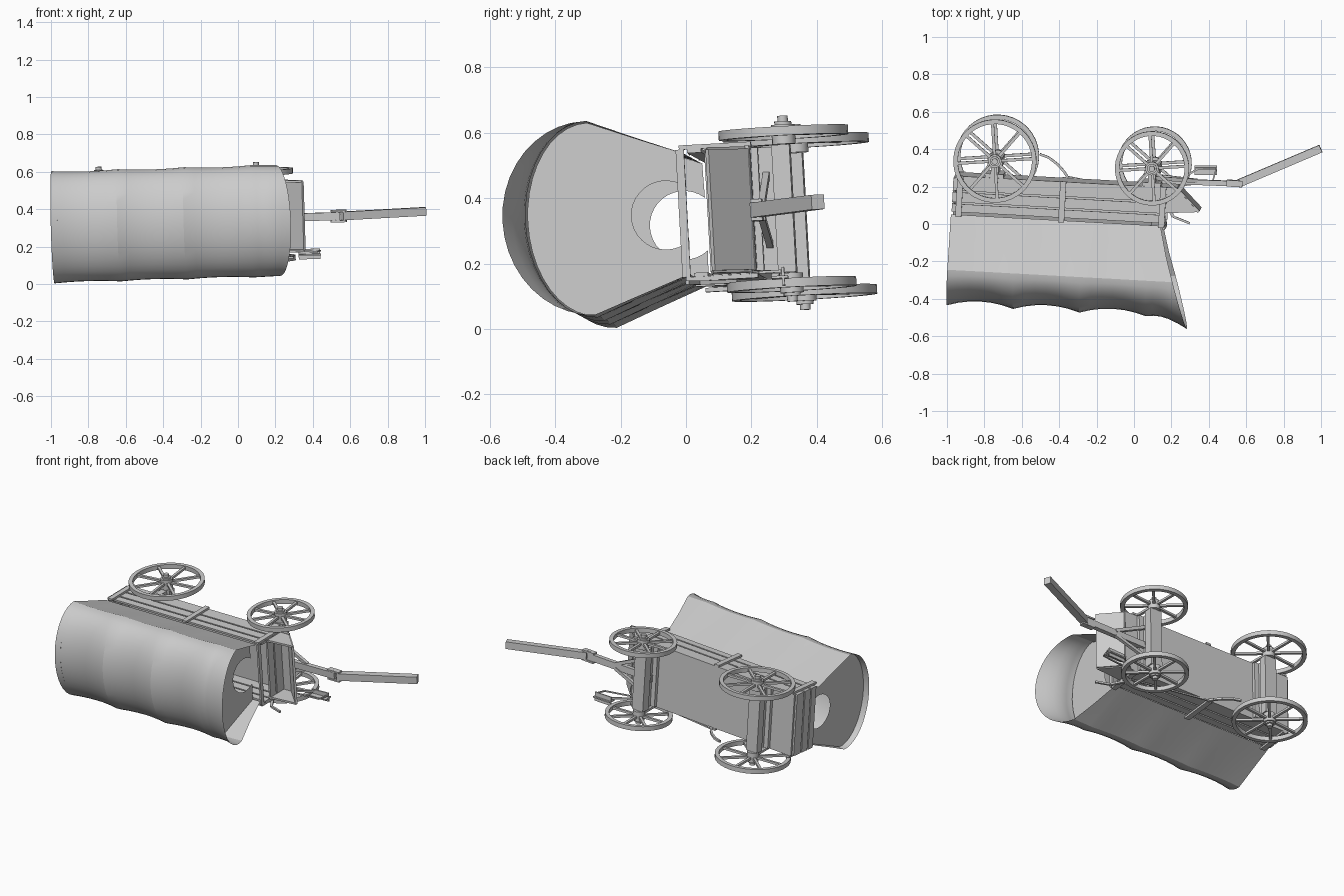
import bpy, bmesh, math
from mathutils import Matrix, Vector

if "Cube" in bpy.data.objects:
    bpy.data.objects.remove(bpy.data.objects["Cube"], do_unlink=True)

grey = bpy.data.materials.new("plain grey")
grey.use_nodes = True
grey.diffuse_color = (0.6, 0.6, 0.6, 1)
grey.node_tree.nodes["Principled BSDF"].inputs["Base Color"].default_value = (0.6, 0.6, 0.6, 1)

# Overturned wagon frame: x along the wagon, y towards its underside, z across it
TILT = Matrix(((1, 0.055, -0.03, -0.4),
               (-0.055, 1, -0.055, 0),
               (0.03, 0.055, 1, 0.335),
               (0, 0, 0, 1)))


def finish(name, bm, smooth=False):
    bmesh.ops.recalc_face_normals(bm, faces=bm.faces)
    bm.transform(TILT)
    me = bpy.data.meshes.new(name)
    bm.to_mesh(me)
    bm.free()
    me.materials.append(grey)
    ob = bpy.data.objects.new(name, me)
    bpy.context.collection.objects.link(ob)
    if smooth:
        bpy.ops.object.select_all(action='DESELECT')
        ob.select_set(True)
        bpy.context.view_layer.objects.active = ob
        bpy.ops.object.shade_smooth_by_angle(angle=math.radians(25))
    return ob


def add_box(bm, xs, ys, zs):
    mid = [(a + b) / 2 for a, b in (xs, ys, zs)]
    size = [b - a for a, b in (xs, ys, zs)]
    bmesh.ops.create_cube(bm, size=1, matrix=Matrix.Translation(mid) @ Matrix.Diagonal((*size, 1)))


def add_beam(bm, a, b, w, h):
    """Square bar from a to b; h is its size across the wagon."""
    a, b = Vector(a), Vector(b)
    d = (b - a).normalized()
    up = Vector((0, 0, 1)) if abs(d.z) < 0.9 else Vector((1, 0, 0))
    side = up.cross(d).normalized()
    rot = Matrix((d, side, d.cross(side))).transposed().to_4x4()
    bmesh.ops.create_cube(bm, size=1, matrix=Matrix.Translation((a + b) / 2) @ rot
                          @ Matrix.Diagonal(((b - a).length, w, h, 1)))


def add_cylinder(bm, x, y, z0, z1, r, n=16):
    bmesh.ops.create_cone(bm, cap_ends=True, segments=n, radius1=r, radius2=r, depth=z1 - z0,
                          matrix=Matrix.Translation((x, y, (z0 + z1) / 2)))


def boxes(name, items):
    bm = bmesh.new()
    for it in items:
        add_box(bm, *it)
    return finish(name, bm)


def beams(name, items):
    bm = bmesh.new()
    for it in items:
        add_beam(bm, *it)
    return finish(name, bm)


# Canvas cross-section: straight sides leaning out to a half-ellipse top
def section(rise, half, n=20):
    pts = [(0.03, -0.185), (-0.13, -(half + 0.195) / 2)]
    for i in range(n + 1):
        a = math.pi * i / n
        pts.append((-0.26 - rise * math.sin(a), -half * math.cos(a)))
    return pts + [(y, -z) for y, z in reversed(pts[:2])]


# Canvas cover: three sagging bays between hoops, then a flared front hood
REAR, BAY, FRONT = -0.575, 0.355, 0.49
stations = []
for bay in range(3):
    for k in range(6):
        t = k / 6
        s = 4 * t * (1 - t)
        stations.append((REAR + BAY * (bay + t), 0, 0.206 - 0.03 * s, 0.3 - 0.007 * s))
for k in range(6):
    t = k / 5
    stations.append((FRONT + 0.055 * t, 0.32 * t,
                     0.206 + 0.056 * t * t - 0.012 * math.sin(math.pi * t), 0.3 - 0.004 * t))
bm = bmesh.new()
rows = [[bm.verts.new((x + lean * max(0, -y), y, z)) for y, z in section(rise, half)]
        for x, lean, rise, half in stations]
for r0, r1 in zip(rows, rows[1:]):
    for i in range(len(r0) - 1):
        bm.faces.new((r0[i], r0[i + 1], r1[i + 1], r1[i]))
finish("canvas_cover", bm, True)

# Canvas end walls with a round opening
for name, x in (("front_canvas_wall", FRONT), ("rear_canvas_wall", REAR + 0.035)):
    bm = bmesh.new()
    outer = section(0.197, 0.295)
    n = len(outer) - 1
    o = [bm.verts.new((x, y, z)) for y, z in outer]
    h = []
    for i in range(n + 1):
        a = math.radians(-40 + 260 * i / n)
        h.append(bm.verts.new((x, -0.035 - 0.105 * math.sin(a), -0.105 * math.cos(a))))
    for i in range(n):
        bm.faces.new((o[i], o[i + 1], h[i + 1], h[i]))
    finish(name, bm)

# Wagon bed: floor, planked sides and ends, posts
boxes("bed_floor", [((-0.56, 0.63), (0.222, 0.237), (-0.195, 0.195))])
planks = [(0.045, 0.088), (0.097, 0.15), (0.159, 0.225)]
for s, name in ((1, "upper"), (-1, "lower")):
    z0, z1 = sorted((s * 0.183, s * 0.195))
    boxes(name + "_side_planks", [((-0.56, 0.57), p, (z0, z1)) for p in planks])
    p0, p1 = sorted((s * 0.195, s * 0.208))
    boxes(name + "_side_posts", [((x - 0.016, x + 0.016), (0.02, 0.24), (p0, p1))
                                 for x in (-0.535, 0.015, 0.55)])
boxes("rear_gate", [((-0.572, -0.56), p, (-0.195, 0.195)) for p in planks])
boxes("front_gate", [((0.558, 0.57), p, (-0.195, 0.195)) for p in ((0.01, 0.035), *planks[1:])])

# Sloping footboard with side cheeks
beams("footboard", [((0.62, 0.235, 0), (0.745, 0.115, 0), 0.014, 0.37)])
for s, name in ((1, "upper_cheek"), (-1, "lower_cheek")):
    bm = bmesh.new()
    vs = [bm.verts.new((x, y, s * 0.18)) for x, y in
          ((0.57, 0.1), (0.57, 0.235), (0.62, 0.235), (0.745, 0.115))]
    f = bm.faces.new(vs)
    ext = bmesh.ops.extrude_face_region(bm, geom=[f])["geom"]
    bmesh.ops.translate(bm, vec=(0, 0, s * 0.012), verts=[v for v in ext if isinstance(v, bmesh.types.BMVert)])
    finish(name, bm)


# Spoked wheel
def wheel(name, x, y, z, r, side):
    bm = bmesh.new()
    n = 40
    prof = ((r - 0.024, -0.014), (r, -0.014), (r, 0.014), (r - 0.024, 0.014))
    rings = [[bm.verts.new((x + q * math.cos(a), y + q * math.sin(a), z + w)) for q, w in prof]
             for a in (2 * math.pi * i / n for i in range(n))]
    for i in range(n):
        p, q = rings[i], rings[(i + 1) % n]
        for j in range(4):
            bm.faces.new((p[j], q[j], q[(j + 1) % 4], p[(j + 1) % 4]))
    for i in range(8):
        a = math.pi * (i + 0.15) / 4
        c, s = math.cos(a), math.sin(a)
        add_beam(bm, (x + 0.025 * c, y + 0.025 * s, z), (x + (r - 0.015) * c, y + (r - 0.015) * s, z),
                 0.016, 0.014)
    for za, zb, hr in ((-0.035, 0.025, 0.036), (0.025, 0.035, 0.026), (0.035, 0.052, 0.016)):
        add_cylinder(bm, x, y, *sorted((z + side * za, z + side * zb)), hr)
    finish(name, bm, True)


# Running gear
for name, x, y, r in (("rear", -0.355, 0.33, 0.222), ("front", 0.485, 0.337, 0.198)):
    for s, part in ((1, "upper"), (-1, "lower")):
        wheel(f"{name}_{part}_wheel", x, y, s * 0.232, r, s)
    boxes(name + "_bolster", [((x - 0.05, x + 0.05), (0.237, 0.258), (-0.19, 0.19)),
                              ((x - 0.02, x + 0.02), (0.258, 0.30), (-0.19, 0.19)),
                              ((x - 0.04, x + 0.04), (0.30, y + 0.018), (-0.195, 0.195))])
    bm = bmesh.new()
    add_cylinder(bm, x, y, -0.24, 0.24, 0.018)
    finish(name + "_axle", bm, True)

# Tongue, its joint and the hounds
Z = -0.014
beams("tongue", [((0.46, 0.258, Z), (0.93, 0.266, Z), 0.028, 0.042),
                 ((0.94, 0.266, Z), (1.372, 0.478, Z), 0.042, 0.045)])
boxes("tongue_joint", [((0.88, 0.965), (0.25, 0.284), (Z - s * 0.028 - 0.005, Z - s * 0.028 + 0.005))
                       for s in (1, -1)] + [((0.91, 0.93), (0.258, 0.276), (Z - 0.034, Z + 0.034))])
beams("hounds", [((0.47, 0.28, s * 0.12), (0.72, 0.27, Z + s * 0.015), 0.02, 0.02) for s in (1, -1)])

# Side step with its bracket rods
beams("step_plate", [((0.70, 0.315, -0.218), (0.82, 0.32, -0.218), 0.05, 0.008),
                     ((0.70, 0.325, -0.215), (0.815, 0.33, -0.215), 0.008, 0.055)])
beams("step_brackets", [((0.58, 0.23, -0.19), (0.72, 0.325, -0.20), 0.01, 0.01),
                        ((0.64, 0.23, -0.19), (0.80, 0.26, -0.20), 0.008, 0.008),
                        ((0.80, 0.26, -0.20), (0.815, 0.325, -0.20), 0.008, 0.008)])

# Brake lever and curved brake rod
beams("brake_lever", [((0.53, 0.17, -0.215), (0.60, 0.06, -0.215), 0.016, 0.012),
                      ((0.60, 0.06, -0.215), (0.69, 0.03, -0.215), 0.012, 0.012)])
arc = [(-0.13, 0.355), (-0.08, 0.34), (-0.03, 0.305), (0.005, 0.27), (0.03, 0.235)]
beams("brake_rod", [((*a, -0.2), (*b, -0.2), 0.013, 0.013) for a, b in zip(arc, arc[1:])]
      + [((0.02, 0.245, -0.2), (0.53, 0.17, -0.213), 0.008, 0.008)])
